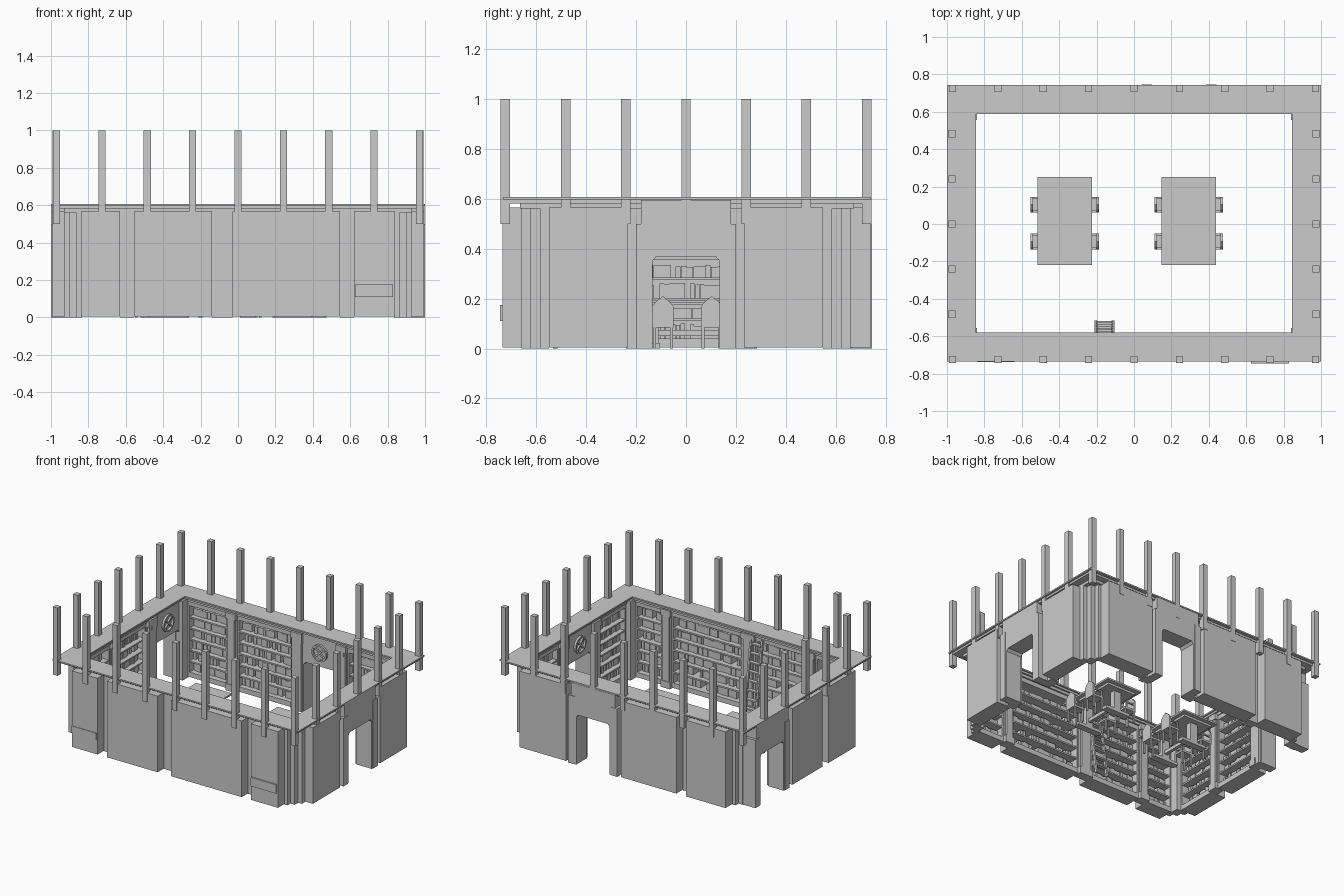
import bpy, bmesh, math, random
from mathutils import Vector, Matrix

if "Cube" in bpy.data.objects:
    bpy.data.objects.remove(bpy.data.objects["Cube"])

random.seed(4)
OUT = {'front': 0.735, 'back': 0.74, 'left': 0.995, 'right': 0.995}


def at(wall, u, d, z):
    """Wall coordinates (along, outward, up) to world."""
    return Vector({'front': (u, -d, z), 'back': (u, d, z),
                   'right': (d, u, z), 'left': (-d, u, z)}[wall])


def box(bm, a, b):
    lo = Vector([min(p, q) for p, q in zip(a, b)])
    hi = Vector([max(p, q) for p, q in zip(a, b)])
    m = Matrix.Translation((lo + hi) / 2) @ Matrix.Diagonal((*(hi - lo), 1))
    bmesh.ops.create_cube(bm, size=1, matrix=m)


def wbox(bm, wall, u0, u1, d0, d1, z0, z1):
    box(bm, at(wall, u0, d0, z0), at(wall, u1, d1, z1))


def prism(bm, pts, offset):
    """Extrude a closed outline of world points by offset."""
    f = bm.faces.new([bm.verts.new(p) for p in pts])
    r = bmesh.ops.extrude_face_region(bm, geom=[f])
    bmesh.ops.translate(bm, vec=offset, verts=[v for v in r['geom'] if isinstance(v, bmesh.types.BMVert)])


def finish(name, bm):
    bmesh.ops.recalc_face_normals(bm, faces=bm.faces[:])
    me = bpy.data.meshes.new(name)
    bm.to_mesh(me)
    bm.free()
    ob = bpy.data.objects.new(name, me)
    bpy.context.collection.objects.link(ob)
    return ob


def bookcase(wall, u0, u1):
    o = OUT[wall]
    i = o - 0.12
    t, top = 0.012, 0.565
    bm = bmesh.new()
    wbox(bm, wall, u0, u1, o - 0.015, o, 0.004, top)
    for a in (u0, u1 - t):
        wbox(bm, wall, a, a + t, i, o - 0.015, 0.004, top)
    wbox(bm, wall, u0 + t, u1 - t, i, o - 0.015, 0.004, 0.04)
    wbox(bm, wall, u0 + t, u1 - t, i, o - 0.015, 0.53, top)
    levels = [0.04 + 0.0817 * k for k in range(6)]
    for z in levels[1:]:
        wbox(bm, wall, u0 + t, u1 - t, i + 0.003, o - 0.015, z - 0.011, z)
    finish('bookcase_' + wall, bm)
    # rows of upright books with occasional gaps
    bm = bmesh.new()
    for z in levels:
        u = u0 + t + 0.003
        h = random.uniform(0.05, 0.06)
        while u < u1 - t - 0.03:
            w = random.uniform(0.016, 0.028)
            if random.random() < 0.1:
                h = random.uniform(0.045, 0.062)
            else:
                wbox(bm, wall, u, u + w - 0.0005, i + random.uniform(0.035, 0.045), o - 0.016,
                     z, z + h + random.uniform(-.004, .004))
            u += w
    finish('books_' + wall, bm)


def pilaster(wall, u0, u1):
    o = OUT[wall]
    bm = bmesh.new()
    c, h = (u0 + u1) / 2, (u1 - u0) / 2
    wbox(bm, wall, u0, u1, o - 0.125, o - 0.075, 0, 0.575)
    wbox(bm, wall, c - h * .7, c + h * .7, o - 0.14, o - 0.125, 0.05, 0.53)
    wbox(bm, wall, c - h, c + h, o - 0.145, o - 0.125, 0, 0.05)
    wbox(bm, wall, c - h, c + h, o - 0.145, o - 0.125, 0.53, 0.575)
    finish('pilaster_' + wall, bm)


def doorway(wall, c):
    o = OUT[wall]
    bm = bmesh.new()
    outline = [(-.18, 0), (-.135, 0), (-.135, .35), (-.12, .368), (.12, .368), (.135, .35),
               (.135, 0), (.18, 0), (.18, .595), (-.18, .595)]
    d0, d1 = o - 0.125, o + 0.001
    prism(bm, [at(wall, c + u, d0, z) for u, z in outline], at(wall, 0, d1 - d0, 0))
    for s in (-1, 1):   # raised door posts
        wbox(bm, wall, c + s * .145, c + s * .2, o - 0.14, o + 0.005, 0, 0.5)
        wbox(bm, wall, c + s * .14, c + s * .205, o - 0.145, o - 0.1, 0.5, 0.575)
    finish('doorway_' + wall, bm)
    # round emblem over the door: ring with crossed bars
    bm = bmesh.new()
    n = 20
    for k in range(n):
        a, b = 2 * math.pi * k / n, 2 * math.pi * (k + 1) / n
        prism(bm, [at(wall, c + r * math.cos(g), d0, .47 + r * math.sin(g))
                   for r, g in ((.05, a), (.062, a), (.062, b), (.05, b))], at(wall, 0, -.015, 0))
    for g in (math.pi / 4, -math.pi / 4):
        x, z = math.cos(g), math.sin(g)
        prism(bm, [at(wall, c + p * x - q * z, d0, .47 + p * z + q * x)
                   for p, q in ((-.055, -.006), (.055, -.006), (.055, .006), (-.055, .006))],
              at(wall, 0, -.012, 0))
    finish('door_emblem_' + wall, bm)


def ring(name, ox, oy, ix, iy, z0, z1, dy=.004):
    bm = bmesh.new()
    for s in (-1, 1):
        box(bm, (-ox, s * iy + dy, z0), (ox, s * oy + dy, z1))
        box(bm, (s * ix, -iy + dy, z0), (s * ox, iy + dy, z1))
    finish(name, bm)


# wall units
cases = {'front': [(-.84, -.63), (-.555, -.14), (-.03, .545), (.62, .84)],
         'back': [(-.84, -.52), (-.44, .01), (.46, .84)],
         'right': [(-.55, -.235), (.235, .55)],
         'left': [(-.555, -.24), (-.17, .18)]}
gaps = {'front': [(-.63, -.555), (-.14, -.03), (.545, .62)], 'back': [(-.52, -.44), (.01, .06), (.42, .46)],
        'right': [(-.235, -.18), (.18, .235)], 'left': [(-.24, -.17), (.18, .24)]}
for w in cases:
    for u0, u1 in cases[w]:
        bookcase(w, u0, u1)
    for u0, u1 in gaps[w]:
        pilaster(w, u0, u1)
for w, c in (('right', 0), ('back', .24), ('left', .42)):
    doorway(w, c)

# stepped corner columns
bm = bmesh.new()
for sx in (-1, 1):
    for sy in (-1, 1):
        box(bm, (sx * .84, sy * .555, 0), (sx * .9, sy * .625, .585))
        box(bm, (sx * .835, sy * .62, 0), (sx * .865, sy * .66, .585))
        box(bm, (sx * .895, sy * .55, 0), (sx * .93, sy * .585, .585))
finish('corner_columns', bm)

# protruding book rows on the backs of two front cases
bm = bmesh.new()
box(bm, (.625, -.745, .11), (.83, -.73, .175))
box(bm, (-.84, -.739, .11), (-.64, -.73, .16))
finish('projecting_panels', bm)

# gallery floor and cornice mouldings
ring('gallery_floor', 1.0, .738, .845, .585, .597, .607)
ring('cornice_upper', .985, .715, .855, .595, .582, .597)
ring('cornice_lower', .93, .67, .868, .608, .562, .582)

# gallery posts
bm = bmesh.new()
spots = [(-.97 + 1.94 * k / 8, s * .724) for k in range(9) for s in (-1, 1)]
spots += [(s * .974, -.724 + 1.448 * k / 6) for k in range(1, 6) for s in (-1, 1)]
for x, y in spots:
    box(bm, (x - .019, y - .019, .5), (x + .019, y + .019, 1.0))
finish('gallery_posts', bm)


def table(cx):
    bm = bmesh.new()
    y0, y1 = -.22, .25
    box(bm, (cx - .145, y0, .174), (cx + .145, y1, .187))
    box(bm, (cx - .115, y0 + .03, .158), (cx + .115, y1 - .03, .174))
    for y in (-.13, .16):   # trestle supports
        box(bm, (cx - .03, y - .02, .02), (cx + .03, y + .02, .16))
        box(bm, (cx - .1, y - .025, 0), (cx + .1, y + .025, .022))
    box(bm, (cx - .012, -.13, .05), (cx + .012, .16, .075))
    finish('table', bm)


def chair(x, y, s):
    """x is the outer face of the back, s points away from the table."""
    bm = bmesh.new()
    box(bm, (x, y - .042, .085), (x - s * .09, y + .042, .1))
    for dx in (.004, .076):
        for dy in (-.04, .028):
            box(bm, (x - s * dx, y + dy, 0), (x - s * (dx + .012), y + dy + .012, .085))
    for dy in (-.042, .032):
        box(bm, (x - s * .012, y + dy, .135), (x - s * .08, y + dy + .01, .145))
        box(bm, (x - s * .07, y + dy, .1), (x - s * .08, y + dy + .01, .135))
    prof = [(-.042, .1), (.042, .1), (.042, .17), (.026, .19), (0, .21), (-.026, .19), (-.042, .17)]
    prism(bm, [(x, y + a, z) for a, z in prof], Vector((-s * .014, 0, 0)))
    finish('chair', bm)


for cx in (-.37, .293):
    table(cx)
    for s in (-1, 1):
        for y in (-.093, .103):
            chair(cx + s * .184, y, s)

# library ladder leaning on the front shelves
bm = bmesh.new()
foot, head = Vector((0, -.515, 0)), Vector((0, -.595, .56))
for x in (-.21, -.119):
    prism(bm, [(x, foot.y, 0), (x, foot.y - .018, 0), (x, head.y - .015, .56), (x, head.y + .003, .56)],
          Vector((.014, 0, 0)))
for k in range(1, 9):
    p = foot.lerp(head, k / 8.7)
    box(bm, (-.2, p.y - .022, p.z - .005), (-.115, p.y + .006, p.z + .005))
finish('ladder', bm)
